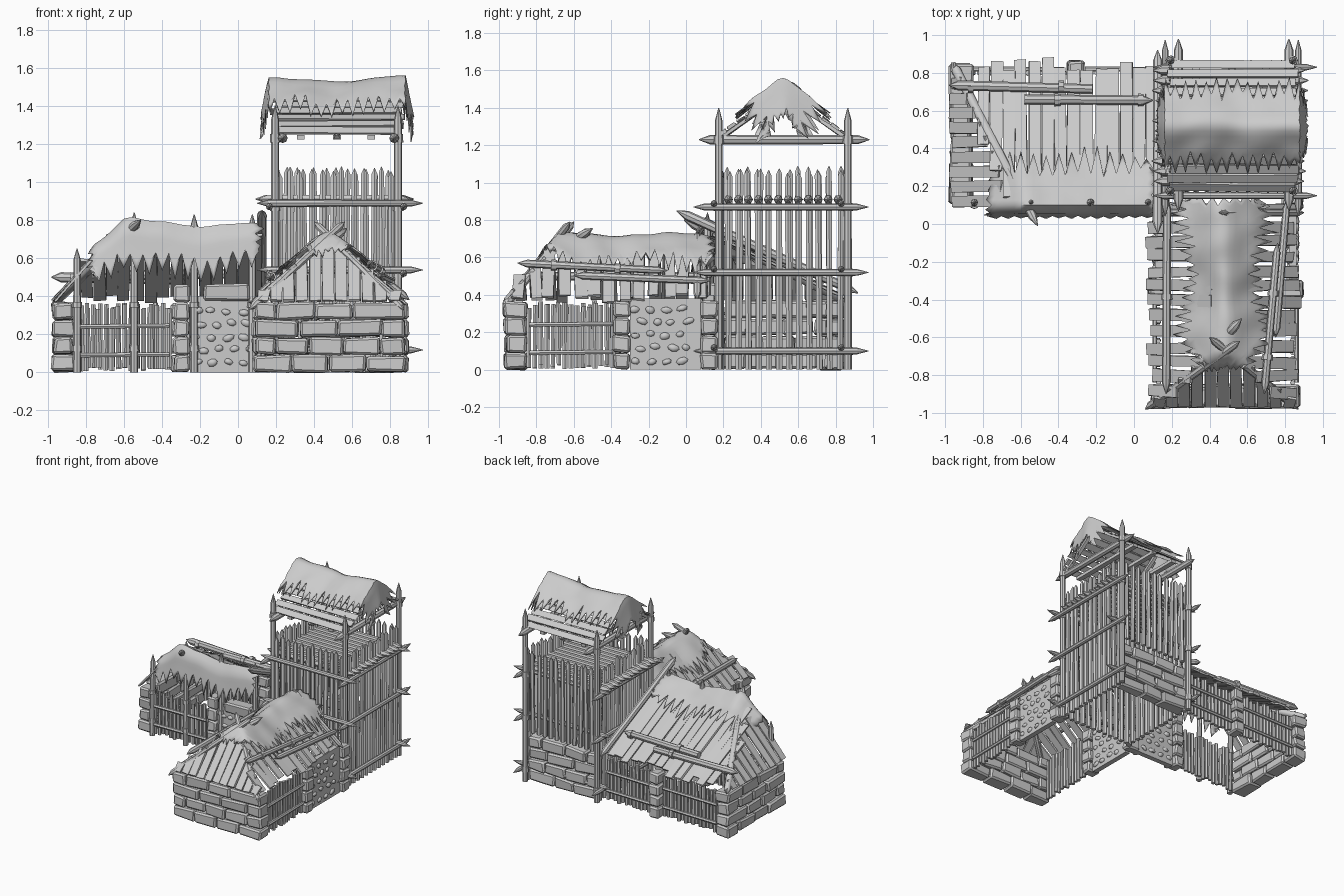
import bpy, bmesh, math, random
from mathutils import Vector as V, Matrix, noise

if "Cube" in bpy.data.objects:
    bpy.data.objects.remove(bpy.data.objects["Cube"])

random.seed(7)
R = random.uniform
X, Y, Z = V((1, 0, 0)), V((0, 1, 0)), V((0, 0, 1))


class Part:
    """Collects repeated pieces into one named mesh."""
    def __init__(self, name):
        self.name, self.bm = name, bmesh.new()

    def box(self, c, size, ax=X, wd=Y, jit=0.0, ball=False):
        ax = ax.normalized()
        n = ax.cross(wd).normalized()
        wd = n.cross(ax)
        m = Matrix((ax * size[0], wd * size[1], n * size[2])).transposed().to_4x4()
        m.translation = V(c)
        new = (bmesh.ops.create_uvsphere(self.bm, u_segments=8, v_segments=4, radius=.55, matrix=m) if ball
               else bmesh.ops.create_cube(self.bm, size=1, matrix=m))
        for v in new['verts']:
            v.co += V((R(-jit, jit), R(-jit, jit), R(-jit, jit)))

    def plank(self, a, b, w, wd, t=0.014):
        a, b = V(a), V(b)
        self.box((a + b) / 2, ((b - a).length, w, t), b - a, wd, 0.004)

    def pole(self, a, b, r, t0=0.0, t1=0.0, n=8):
        a, b = V(a), V(b)
        d = (b - a).normalized()
        q = d.to_track_quat('Z', 'Y')
        prof = [(a, .1 * r)] if t0 else []
        prof += [(a + d * t0, r), (b - d * t1, r * .93)]
        prof += [(b, .1 * r)] if t1 else []
        rings = [[self.bm.verts.new(p + q @ V((k * math.cos(i * math.tau / n), k * math.sin(i * math.tau / n), 0)))
                  for i in range(n)] for p, k in prof]
        for p, s in zip(rings, rings[1:]):
            for i in range(n):
                self.bm.faces.new((p[i], p[(i + 1) % n], s[(i + 1) % n], s[i]))
        self.bm.faces.new(rings[0][::-1])
        self.bm.faces.new(rings[-1])

    def done(self, bevel=0, smooth=None, solid=0):
        bmesh.ops.recalc_face_normals(self.bm, faces=self.bm.faces)
        me = bpy.data.meshes.new(self.name)
        self.bm.to_mesh(me)
        self.bm.free()
        ob = bpy.data.objects.new(self.name, me)
        bpy.context.collection.objects.link(ob)
        if smooth:
            me.shade_smooth()
            me.set_sharp_from_angle(angle=math.radians(smooth))
        if bevel:
            m = ob.modifiers.new('bevel', 'BEVEL')
            m.width, m.segments = bevel, 1
        if solid:
            ob.modifiers.new('thickness', 'SOLIDIFY').thickness = solid


def hide(name, f, nu, nv, jag, ujag=0.0):
    """Ragged skin: f(u, v), u in 0..1 along the ridge, v in -1..1 across it."""
    p = Part(name)
    teeth = [[R(.1, jag) if i % 2 else R(-jag, -.1) for i in range(nu + 1)] for _ in range(2)]
    ends = [[R(0, ujag) * (1 if j % 2 else -1) for j in range(nv + 1)] for _ in range(2)]
    rows = []
    for i in range(nu + 1):
        row = []
        for j in range(nv + 1):
            u, v = i / nu, 2 * j / nv - 1
            v2 = v + math.copysign(abs(v) ** 5, v) * teeth[v > 0][i]
            u2 = u - ends[0][j] * (1 - u) ** 12 + ends[1][j] * u ** 12
            c = V(f(u2, v2))
            row.append(p.bm.verts.new(c + Z * .022 * noise.noise(c * 7)))
        rows.append(row)
    for a, b in zip(rows, rows[1:]):
        for j in range(nv):
            p.bm.faces.new((a[j], a[j + 1], b[j + 1], b[j]))
    p.done(smooth=60, solid=.006)


# Stone walls, corner piers, fences and cobbled plaster panels
stone, fence, plaster, cobble = Part('stone_blocks'), Part('picket_fences'), Part('plaster_panels'), Part('cobbles')


def masonry(o, d, n, length, depth, rows=4, h=.092):
    o = V(o)
    for k in range(rows):
        s, first = 0, True
        while s < length - .01:
            w = R(.17, .24) if not (first and k % 2) else .11
            first = False
            if length - s - w < .09:
                w = length - s
            stone.box(o + d * (s + w / 2) - n * depth / 2 + Z * h * (k + .5),
                      (w - .006, depth + R(-.015, .02), h - .005), d, n, .008)
            s += w


def pier(c, d, n, w=.085, rows=4, h=.092):
    for k in range(rows):
        stone.box(V(c) + Z * h * (k + .5), (w + R(-.01, .012), .11, h - .005), d, n, .007)


def pickets(o, d, n, length):
    o, k = V(o), int(length / .032)
    for i in range(k + 1):
        p = o + d * length * i / k
        fence.pole(p + Z * R(.005, .03), p + d * R(-.005, .005) + Z * R(.33, .37), R(.013, .016), n=6)
    for z in (.09, .24):
        fence.pole(o + n * .02 + Z * z, o + d * length + n * .02 + Z * (z + .005), .013, n=6)


def panel(o, d, n, length, h=.38):
    o = V(o)
    plaster.box(o + d * length / 2 + Z * h / 2, (length, .04, h), d, n)
    for r in range(5):
        for c in range(int(length / .08)):
            p = o + d * ((c + .4 + .4 * (r % 2)) * .08 + R(-.01, .01)) + Z * (.05 + r * .068 + R(-.01, .01))
            for sgn in (-1, 1):
                cobble.box(p + n * sgn * .02, (R(.04, .06), .026, R(.028, .038)), d + Z * R(-.4, .4), n, .002, True)


masonry((.09, -.965, 0), X, -Y, .79, .11)          # front wing end
masonry((-.97, .1, 0), Y, -X, .75, .11)            # left wing end
masonry((.2, .845, 0), X, Y, .63, .09)             # tower back
for x, n in ((.84, X), (.13, -X)):                 # front wing long sides
    pickets((x, -.84, 0), Y, n, .45)
    pier((x, -.345, 0), Y, n)
    panel((x, -.3, 0), Y, n, .38)
    pier((x, .125, 0), Y, n)
pickets((-.83, .13, 0), X, -Y, .47)                # left wing front
pier((-.295, .13, 0), X, -Y, rows=5)
panel((-.25, .13, 0), X, -Y, .35, .4)
stone.box((-.06, .12, .42), (.24, .1, .08), jit=.008)
pickets((-.85, .8, 0), X, Y, .48)                  # left wing back
pier((-.31, .81, 0), X, Y)
pickets((-.26, .8, 0), X, Y, .4)
stone.done(bevel=.012)
fence.done(smooth=40)
plaster.done()
cobble.done(smooth=60)

# Tower posts, rails and eave beams
posts, rails, lash = Part('tower_posts'), Part('tower_rails'), Part('rope_lashings')
for x in (.195, .84):
    for y in (.175, .865):
        posts.pole((x, y, 0), (x, y, 1.4), .022, 0, .07)
        for z in (.1, .52, .87, 1.23):
            lash.pole((x, y, z - .022), (x, y, z + .022), .028)
    xb = x + (.04 if x < .5 else -.02)
    rails.pole((xb, .07, 1.23), (xb, .98, 1.23), .026, .06, .06)
for z in (.1, .52, .87):
    for x in (.165, .87):
        rails.pole((x, .04, z), (x, .975, z), .019, .06, .06)
    for y in (.15, .83):
        rails.pole((.1, y, z + .018), (.97, y, z + .018), .019, .06, .06)
posts.done(smooth=40)
rails.done(smooth=40)

# Palisade stakes round the tower, and the log deck with pointed ends
stakes, deck = Part('tower_stakes'), Part('tower_deck_logs')
for i in range(12):
    t = (i + .5) / 12
    for k in range(4):
        w = .2 + t * (.64 if k < 2 else .65)
        p = V(((w, .185, 0), (w + .02, .85, .4), (.2, w, 0), (.84, w, 0))[k])
        lean = (X if k < 2 else Y) * R(-.012, .012)
        stakes.pole(p, V((p.x, p.y, R(1.05, 1.09))) + lean, R(.017, .02), 0, .03, 6)
    y = .2 + t * .64
    deck.pole((R(.09, .12), y, .91), (R(.89, .935), y, .91), .025, .05, .05, 6)
stakes.done(smooth=40)
deck.done(smooth=40)

# Tower roof: rafters, boards and joists
roof = Part('tower_roof_boards')
for sgn in (-1, 1):
    for x in (.22, .52, .82):
        roof.plank((x, .52 + sgn * .34, 1.235), (x, .52, 1.475), .025, X, .022)
    for i in range(7):
        t = (i + .3) / 7
        y, z = .52 + sgn * .34 * (1 - t), 1.26 + .235 * t
        roof.plank((.18 + R(-.01, .025), y, z), (.86 + R(-.02, .015), y, z + R(-.006, .006)), .047, V((0, -sgn * .34, .235)), .012)
for x in (.33, .52, .7):
    roof.box((x, .52, 1.235), (.04, .66, .025))
roof.done()


def tower_hide(u, v):
    s = -.03 + u * 1.1
    x = .52 + .36 * max(-1, min(1, (s - .52) / .36))
    drop = max(0, abs(s - .52) - .36)
    x += math.copysign(drop * .2, s - .52)
    w = .2 * (1 - 2.6 * drop)
    crest = 1.55 - .018 * math.sin(max(0, min(1, (s - .2) / .65)) * math.pi)
    return x, .52 + v * w, crest - drop * .95 - .17 * (math.sqrt(v * v + .04) - .2)


hide('tower_hide', tower_hide, 40, 14, .35, .04)

# Front wing roof: slats on both slopes and the hip, then poles and hide
CX = .475


def front_h(x, y):
    return min(.72 - .88 * math.sqrt((x - CX) ** 2 + .002), .375 + (y + .97) * 1.05)


slats = Part('front_wing_slats')
for sgn in (-1, 1):
    for i in range(13):
        y = -.89 + i * .08
        xe, xt = CX + sgn * R(.36, .41), CX + sgn * max(.06, .3 - .3 * min(1, (y + .95) / .33))
        dy = R(-.02, .02)
        slats.plank((xe, y + dy, .72 - .88 * abs(xe - CX)), (xt, y, .72 - .88 * abs(xt - CX)), R(.055, .068), Y)
for i in range(11):
    x = .13 + i * .069
    top = max(.05, min(.3, (.72 - .88 * abs(x - CX) - .375) / 1.05))
    slats.plank((x, -.965, .375), (x + R(-.01, .01), -.97 + top, .375 + top * 1.05), .06, X)
slats.done()

poles = Part('roof_poles')
poles.pole((.06, -.98, .33), (.56, -.62, .79), .022, .04, .04)
poles.pole((.87, -.98, .33), (.4, -.6, .79), .022, .04, .04)
poles.pole((.69, -.9, .57), (.76, -.1, .53), .021, .05, .05)
poles.pole((.75, -.6, .505), (.81, .13, .475), .021, .05, .05)
poles.pole((.17, -.9, .5), (.175, .14, .5), .023, .06, .06)
poles.pole((.1, .06, .4), (.5, .06, .74), .02, .04, .04)
poles.pole((.9, .06, .38), (.45, .06, .74), .02, .04, .04)
poles.pole((.48, -.6, .69), (.57, -.5, .755), .025, .05, .05)
for a, b in (((.735, -.38, .54), (.738, -.35, .539)), ((.705, -.72, .56), (.708, -.69, .559)), ((.173, -.4, .5), (.173, -.37, .5))):
    lash.pole(a, b, .03)


def front_hide(u, v):
    y = -.76 + u * .89
    x = CX + v * (.2 + .03 * math.sin(u * 9)) * min(1, .62 + u * 2)
    return x, y, front_h(x, y) + .042 + .015 * math.sin(u * 9 + 1)


hide('front_wing_hide', front_hide, 36, 14, .3, .04)


# Left wing lean-to: slats, hip slats, posts, poles and overhanging hide
def lean_h(y):
    return .74 - .47 * (y - .1)


slats = Part('left_wing_slats')
for i in range(14):
    x, ye, yt = -.8 + i * .069, R(.8, .88), .14
    if x < -.66:
        yt = .42 - (x + .8) * 2
    slats.plank((x + R(-.01, .01), ye, lean_h(ye)), (x, yt, lean_h(yt)), .062, X)
for i in range(10):
    y = .12 + i * .078
    k = min(.27, (lean_h(y) - .375) / 1.1)
    slats.plank((-.975 + R(0, .02), y, .375), (-.97 + k, y + R(-.01, .01), .375 + k * 1.1), .06, Y)
slats.done()

for x, z in ((-.845, .65), (-.545, .84), (-.23, .83), (.075, .83)):
    poles.pole((x, .105, 0), (x, .115, z), .021, 0, .06)
    lash.pole((x, .106, .11), (x, .106, .14), .027)
    lash.pole((x, .106, .34), (x, .106, .37), .027)
poles.pole((-.96, .85, .37), (-.51, -.01, .8), .025, .04, .06)
poles.pole((.125, -.05, .85), (.125, .92, .41), .026, .06, .06)
poles.pole((-.98, .735, .5), (-.22, .715, .485), .027, .05, 0)
poles.pole((-.58, .66, .51), (.1, .655, .52), .027, 0, .05)
for x in (-.88, -.4):
    lash.pole((x, .727, .492), (x + .03, .727, .492), .034)
for x in (-.42, .02):
    lash.pole((x, .657, .515), (x + .03, .657, .515), .034)
poles.done(smooth=40)
lash.done(smooth=40)


def left_hide(u, v):
    x = -.77 + u * .88
    top = .765 + .02 * math.sin(u * 7) - .67 * max(0, .2 - u)
    if v > 0:      # over the back slope
        return x, .1 + v * .22, top + .02 - v * .105
    a = min(1, -v * 3)   # rolls over the front edge and hangs
    drop = .19 * (-v) * (1 - .35 * max(0, .2 - u) * 5)
    return x, .1 - .04 * math.sin(a * math.pi / 2) + .025 * v, top + .02 * (1 - a) - drop


hide('left_wing_hide', left_hide, 26, 16, .42, .03)
